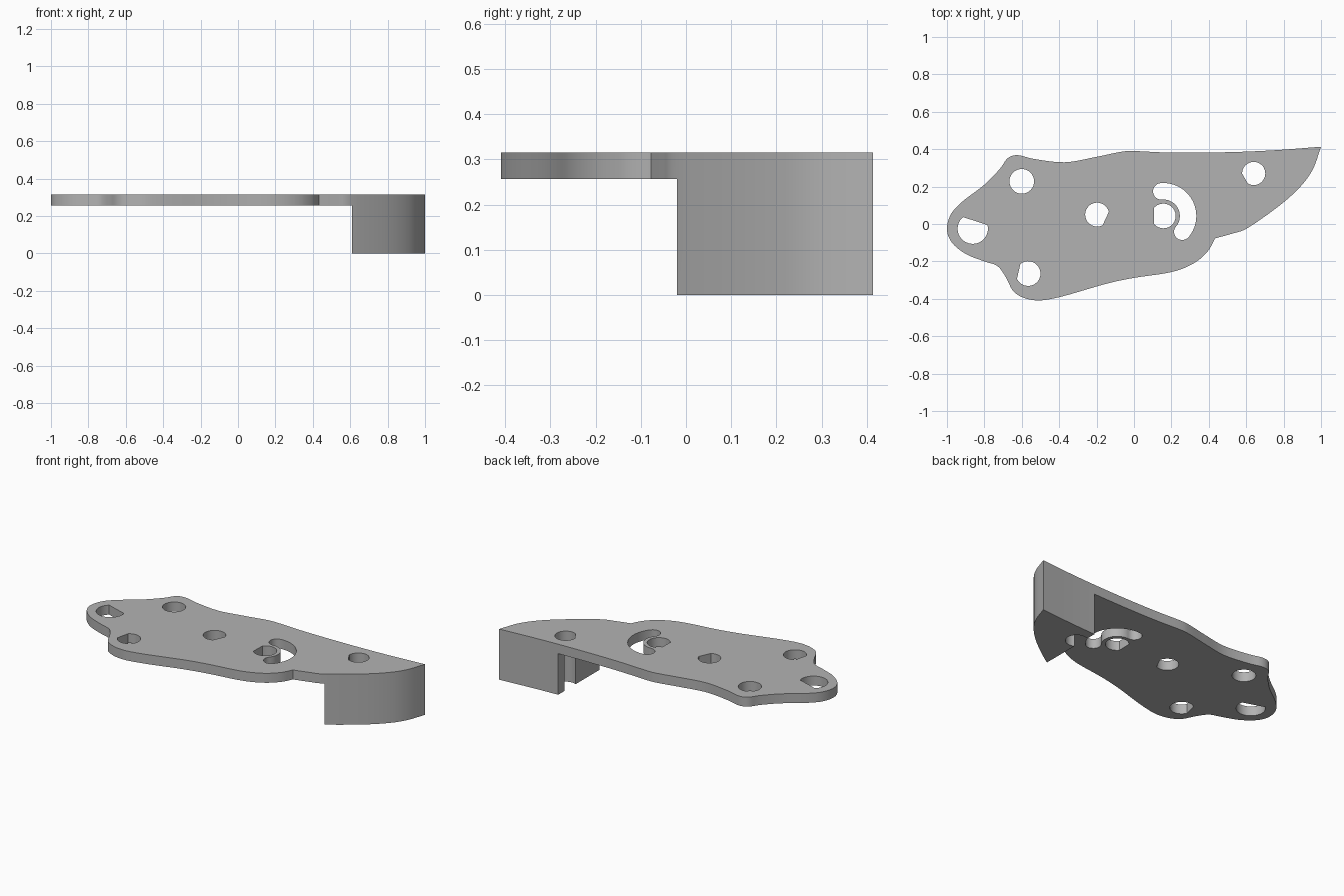
import bpy, bmesh
from math import radians, cos, sin
from mathutils import Vector

cube = bpy.data.objects.get("Cube")
if cube:
    bpy.data.objects.remove(cube, do_unlink=True)

TOP, UNDERSIDE, BLOCK_X = 0.315, 0.256, 0.61

# Outline sections, each smooth between its sharp ends
blade = [(1, .413), (.957, .294), (.89, .2), (.78, .1), (.61, -.02), (.53, -.05), (.433, -.077)]
body = [(.433, -.077), (.395, -.145), (.32, -.21), (.2, -.257), (0, -.288), (-.15, -.32),
        (-.395, -.39), (-.53, -.408), (-.635, -.37), (-.685, -.285), (-.73, -.225), (-.8, -.2),
        (-.9, -.16), (-.973, -.1), (-1, -.03), (-.98, .05), (-.92, .118), (-.8, .21),
        (-.717, .295), (-.675, .352), (-.62, .368), (-.53, .347), (-.37, .33), (-.21, .357),
        (-.075, .385), (0, .39), (.19, .382), (.46, .383), (.73, .393), (1, .413)]


def smooth(points, steps=5):
    """Curve through the points, without the last one."""
    p = [Vector(q) for q in points]
    p = [2 * p[0] - p[1]] + p + [2 * p[-1] - p[-2]]
    out = []
    for a, b, c, d in zip(p, p[1:], p[2:], p[3:]):
        for i in range(steps):
            t = i / steps
            out.append(b + (c - a) * t / 2 + (2 * a - 5 * b + 4 * c - d) * t**2 / 2
                       + (3 * b - a - 3 * c + d) * t**3 / 2)
    return out


def arc(x, y, r, start, end, n=32):
    angles = [radians(start + (end - start) * i / n) for i in range(n + 1)]
    return [Vector((x + r * cos(a), y + r * sin(a))) for a in angles]


def slot(x, y, r, half, start, end):
    """Curved slot with round ends."""
    def cap(angle, turn):
        a = radians(angle)
        return arc(x + r * cos(a), y + r * sin(a), half, turn, turn + 180, 12)[1:-1]
    return (arc(x, y, r + half, start, end) + cap(end, end)
            + arc(x, y, r - half, end, start) + cap(start, start + 180))


# Round hole, holes with one flat side, curved slot
loops = [
    smooth(blade) + smooth(body),
    arc(-.6, .228, .066, 0, 360)[:-1],
    arc(-.862, -.025, .081, 130, 374),
    arc(-.566, -.265, .066, 205, 489),
    arc(-.197, .05, .064, 13, 297),
    arc(.157, .043, .066, 219, 498),
    arc(.64, .27, .062, 239, 540),
    slot(.157, .043, .132, .044, -40, 95),
]

# Full-height solid from the filled profile
profile = bpy.data.curves.new("plate_profile", "CURVE")
profile.dimensions = "2D"
profile.fill_mode = "BOTH"
profile.extrude = TOP / 2
for loop in loops:
    spline = profile.splines.new("POLY")
    spline.points.add(len(loop) - 1)
    for point, v in zip(spline.points, loop):
        point.co = (v.x, v.y, 0, 1)
    spline.use_cyclic_u = True
helper = bpy.data.objects.new("plate_profile", profile)
bpy.context.collection.objects.link(helper)
mesh = bpy.data.meshes.new_from_object(helper)
bpy.data.objects.remove(helper)

bm = bmesh.new()
bm.from_mesh(mesh)
bmesh.ops.remove_doubles(bm, verts=bm.verts, dist=1e-5)
bmesh.ops.translate(bm, verts=bm.verts, vec=(0, 0, TOP / 2))
bmesh.ops.recalc_face_normals(bm, faces=bm.faces)
bm.to_mesh(mesh)
bm.free()
plate = bpy.data.objects.new("mounting_plate", mesh)
bpy.context.collection.objects.link(plate)

# Grey metal
grey = bpy.data.materials.new("grey")
grey.use_nodes = True
color = (.45, .45, .45, 1)
grey.diffuse_color = color
grey.node_tree.nodes["Principled BSDF"].inputs["Base Color"].default_value = color
mesh.materials.clear()
mesh.materials.append(grey)

# Remove the space under the thin plate, leaving the end block
bpy.ops.mesh.primitive_cube_add(size=1, location=(BLOCK_X - 1, 0, UNDERSIDE - .5))
cutter = bpy.context.object
cutter.name = "underside_cutter"
cutter.scale = (2, 2, 1)
cutter.data.materials.append(grey)
cutter.hide_render = True
cut = plate.modifiers.new("underside", "BOOLEAN")
cut.operation = "DIFFERENCE"
cut.solver = "EXACT"
cut.object = cutter
bpy.ops.object.select_all(action="DESELECT")
plate.select_set(True)
bpy.context.view_layer.objects.active = plate
bpy.ops.object.modifier_apply(modifier=cut.name)
bpy.data.objects.remove(cutter)
bpy.ops.object.shade_smooth_by_angle(angle=radians(30))
